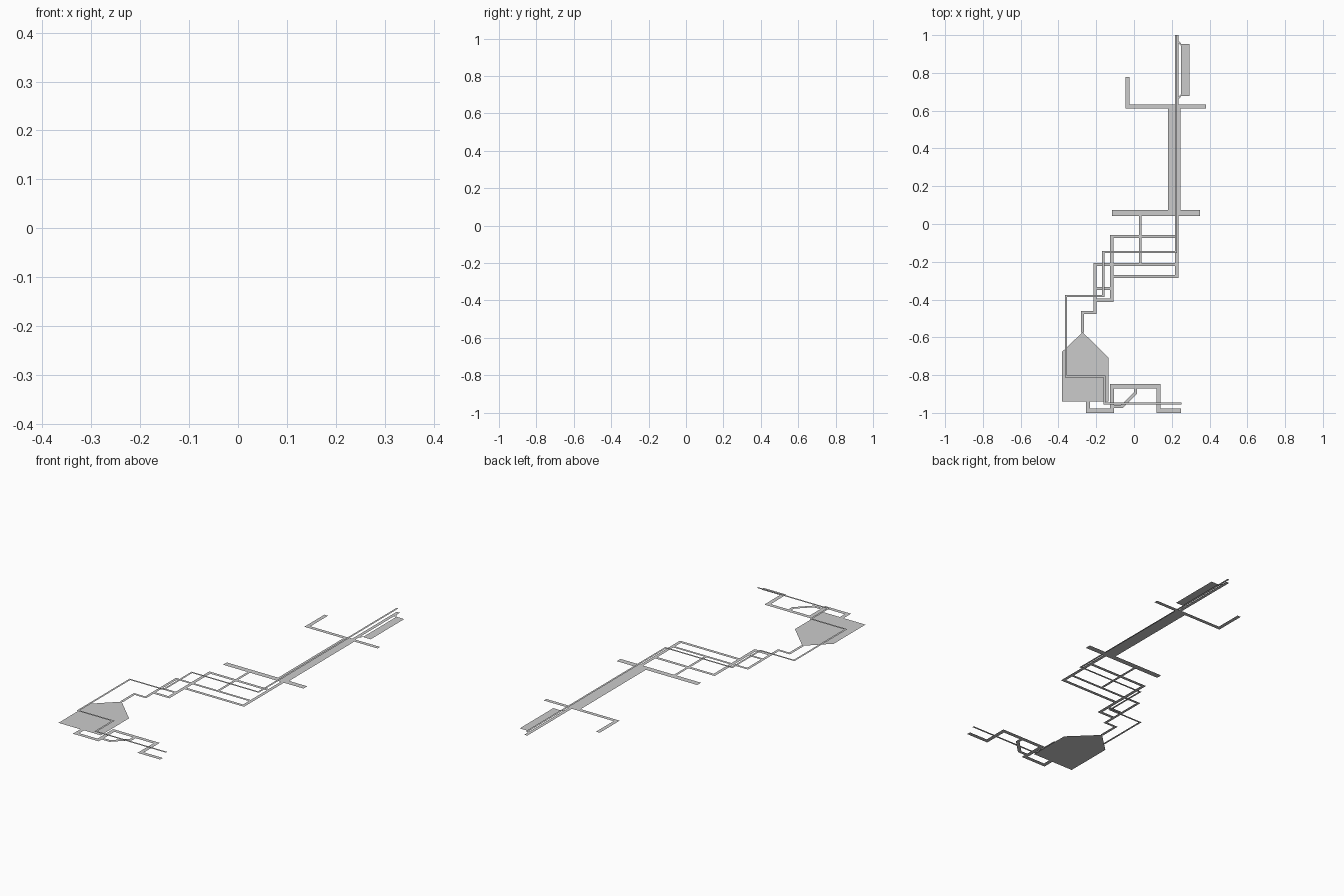
import bpy
from mathutils import Vector

if "Cube" in bpy.data.objects:
    bpy.data.objects.remove(bpy.data.objects["Cube"])


def flat_mesh(name, verts, faces):
    me = bpy.data.meshes.new(name)
    me.from_pydata(verts, [], faces)
    me.update()
    ob = bpy.data.objects.new(name, me)
    bpy.context.collection.objects.link(ob)
    return ob


def plate(name, pts, z=0.0):
    """Single flat polygon, points counter-clockwise."""
    return flat_mesh(name, [(x, y, z) for x, y in pts], [range(len(pts))])


def rect(name, x0, x1, y0, y1):
    return plate(name, [(x0, y0), (x1, y0), (x1, y1), (x0, y1)])


def ribbon(name, pts, width, z=0.0):
    """Flat strip with mitred corners along a centre line."""
    p = [Vector(q) for q in pts]
    norms = []
    for a, b in zip(p, p[1:]):
        d = (b - a).normalized()
        norms.append(Vector((-d.y, d.x)))
    verts = []
    for i, q in enumerate(p):
        n0, n1 = norms[max(i - 1, 0)], norms[min(i, len(norms) - 1)]
        m = (n0 + n1) / (1 + n0.dot(n1)) * width / 2
        verts += [(*(q - m), z), (*(q + m), z)]
    # wound so the faces point up
    faces = [(2 * i, 2 * i + 2, 2 * i + 3, 2 * i + 1) for i in range(len(p) - 1)]
    return flat_mesh(name, verts, faces)


# Large areas
plate("five_sided_hall", [(-.381, -.939), (-.136, -.939), (-.136, -.706),
                          (-.272, -.573), (-.381, -.677)])
rect("wide_corridor", .181, .245, .07, .62)
rect("lower_crossbar", -.116, .35, .042, .073)
rect("side_room", .249, .294, .677, .954)

# Upper crossbar with its turned-up left end
ribbon("upper_crossbar", [(.38, .622), (-.034, .622), (-.034, .777)], .021)

# Short slanted links between side room and the long passage
plate("room_link_top", [(.234, .957), (.25, .942), (.25, .954), (.234, .973)])
plate("room_link_bottom", [(.234, .657), (.25, .677), (.25, .688), (.234, .673)])

# Ground level passages
ribbon("main_passage", [(-.272, -.575), (-.272, -.468), (-.207, -.468),
                        (-.207, -.214), (.227, -.214)], .015)
ribbon("outer_passage", [(-.207, -.404), (-.117, -.404), (-.117, -.066),
                         (.222, -.066)], .018)
ribbon("long_passage", [(-.117, -.278), (.227, -.278), (.227, 1.0)], .018)
ribbon("short_link", [(-.207, -.342), (-.117, -.342)], .015)
ribbon("middle_link", [(.033, .045), (.033, -.214)], .014)

# Front passage and its angled branch
ribbon("front_passage", [(.25, -.989), (.13, -.989), (.13, -.859),
                         (-.117, -.859), (-.117, -.989), (-.244, -.989),
                         (-.244, -.937)], .022)
ribbon("front_branch", [(.008, -.865), (.008, -.895), (-.064, -.966),
                        (-.112, -.966)], .018)

# Narrow route floating above everything else
ribbon("raised_route", [(.252, -.951), (-.157, -.951), (-.157, -.808),
                        (-.359, -.808), (-.359, -.381), (-.163, -.381),
                        (-.163, -.148), (.222, -.148), (.222, 1.0)], .011, .02)
